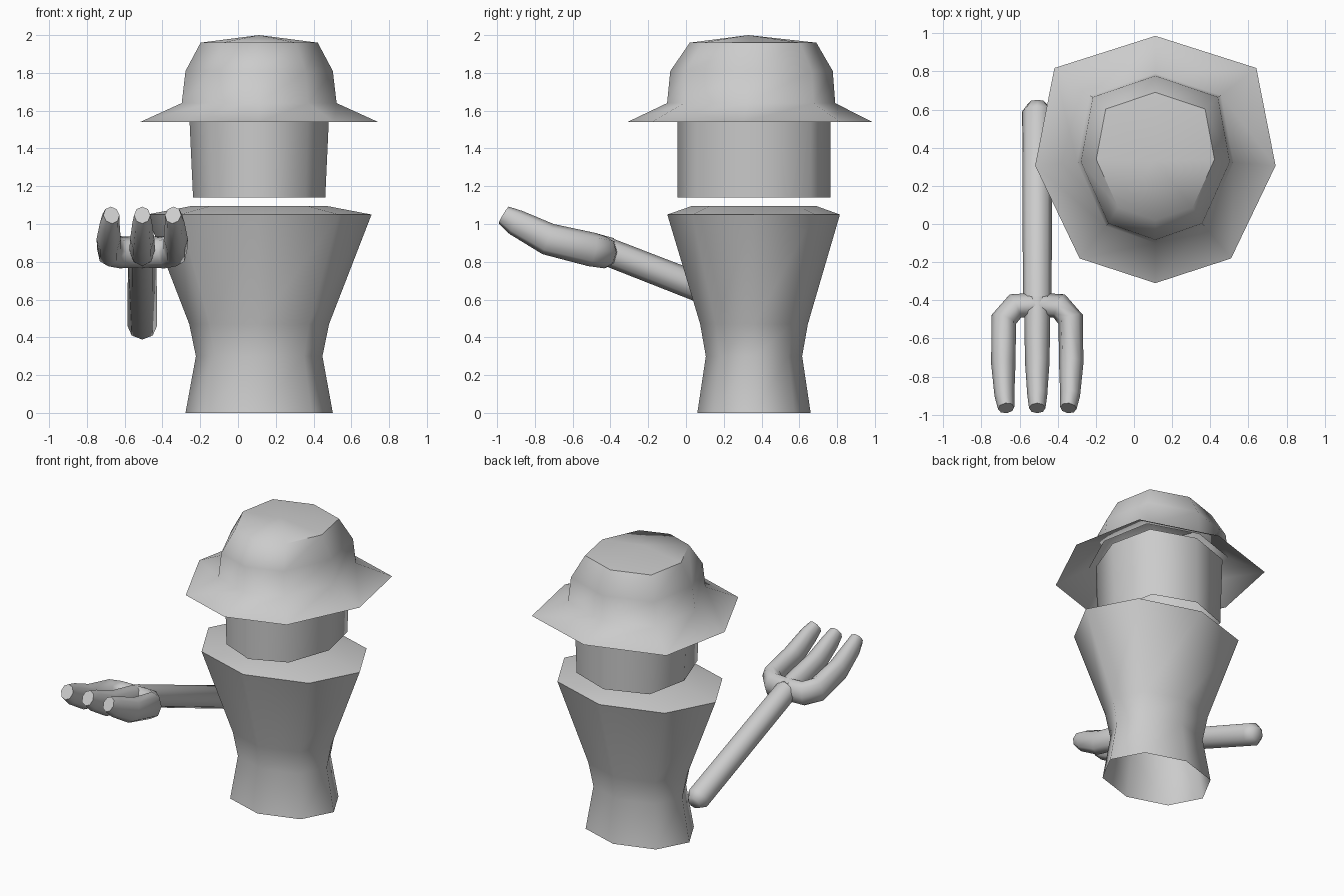
import bpy, math
from mathutils import Vector

if "Cube" in bpy.data.objects:
    bpy.data.objects.remove(bpy.data.objects["Cube"])

SMOOTH = math.radians(60)
ARM_X = -0.507


def skin(name, rings, cap_start=False, cap_end=False):
    """Bridge equal-sized rings of points into a smooth-shaded surface."""
    n = len(rings[0])
    verts = [p for r in rings for p in r]
    faces = []
    for i in range(len(rings) - 1):
        a, b = i * n, (i + 1) * n
        faces += [(a + j, a + (j + 1) % n, b + (j + 1) % n, b + j) for j in range(n)]
    for on, start, ring, flip in ((cap_start, 0, rings[0], True),
                                  (cap_end, (len(rings) - 1) * n, rings[-1], False)):
        if on:
            verts.append(sum((Vector(p) for p in ring), Vector()) / n)
            c = len(verts) - 1
            for j in range(n):
                f = (start + j, start + (j + 1) % n, c)
                faces.append(f[::-1] if flip else f)
    me = bpy.data.meshes.new(name)
    me.from_pydata(verts, [], faces)
    me.shade_smooth()
    me.set_sharp_from_angle(angle=SMOOTH)
    ob = bpy.data.objects.new(name, me)
    bpy.context.collection.objects.link(ob)
    return ob


def loft(name, half, levels, **caps):
    """Stack octagonal sections; half = right-hand outline from front to back."""
    outline = half + [(-x, y) for x, y in half[-2:0:-1]]
    rings = [[Vector((0.112 + rx * x, cy + ry * y, z)) for x, y in outline]
             for z, rx, ry, cy in levels]
    return skin(name, rings, **caps)


def tube(name, path, sides=8):
    """Sweep an oval along (x, y, z, half_width, half_height) points."""
    pts = [Vector(p[:3]) for p in path]
    rings = []
    for i, p in enumerate(path):
        t = Vector()
        if i > 0:
            t += (pts[i] - pts[i - 1]).normalized()
        if i < len(pts) - 1:
            t += (pts[i + 1] - pts[i]).normalized()
        t.normalize()
        side = t.cross(Vector((0, 0, 1))).normalized()
        up = side.cross(t)
        ang = [2 * math.pi * k / sides for k in range(sides)]
        rings.append([pts[i] + side * p[3] * math.cos(a) - up * p[4] * math.sin(a)
                      for a in ang][::-1])
    return skin(name, rings, cap_start=True, cap_end=True)


octagon = [(0, -1), (0.71, -0.71), (1, 0), (0.71, 0.71), (0, 1)]
head_shape = [(0, -1), (0.7, -0.74), (1, 0), (0.82, 0.74), (0, 1)]
hat_shape = [(0, -1), (0.63, -0.8), (1, -0.05), (0.84, 0.74), (0, 1)]

# Torso: open at the base, closed over the shoulders
loft("torso", octagon, [
    (0.0, 0.39, 0.30, 0.36), (0.30, 0.335, 0.255, 0.36), (0.47, 0.37, 0.285, 0.36),
    (1.05, 0.595, 0.457, 0.358), (1.095, 0.36, 0.33, 0.36)], cap_end=True)

# Head: tapered sleeve running up into the hat
loft("head", head_shape, [(1.14, 0.35, 0.405, 0.36), (1.62, 0.372, 0.405, 0.36)])

# Hat: thin brim, crown and shallow pointed top
hat = loft("hat", hat_shape, [
    (1.54, 0.63, 0.648, 0.338), (1.64, 0.41, 0.445, 0.345), (1.81, 0.39, 0.43, 0.347),
    (1.96, 0.31, 0.335, 0.355)], cap_end=True)
hat.data.vertices[-1].co = (0.112, 0.33, 2.0)

# Arm: straight sloping tube with a chamfered back end
tube("arm", [(ARM_X, 0.635, 0.445, 0.045, 0.045), (ARM_X, 0.59, 0.462, 0.079, 0.079),
             (ARM_X, -0.42, 0.855, 0.075, 0.075)])

# Outer fingers: one U-shaped tube through the palm
half = [(0.163, -0.965, 1.047, 0.043, 0.052), (0.172, -0.90, 1.008, 0.052, 0.07),
        (0.178, -0.73, 0.92, 0.064, 0.085), (0.175, -0.50, 0.865, 0.068, 0.09),
        (0.115, -0.43, 0.85, 0.068, 0.085)]
left = [(ARM_X - d, *rest) for d, *rest in half]
right = [(ARM_X + d, *rest) for d, *rest in reversed(half)]
tube("outer_fingers", left + [(ARM_X, -0.425, 0.85, 0.065, 0.082)] + right)

# Middle finger
tube("middle_finger", [(ARM_X, *p[1:]) for p in half[:4]] + [(ARM_X, -0.39, 0.85, 0.06, 0.075)])
